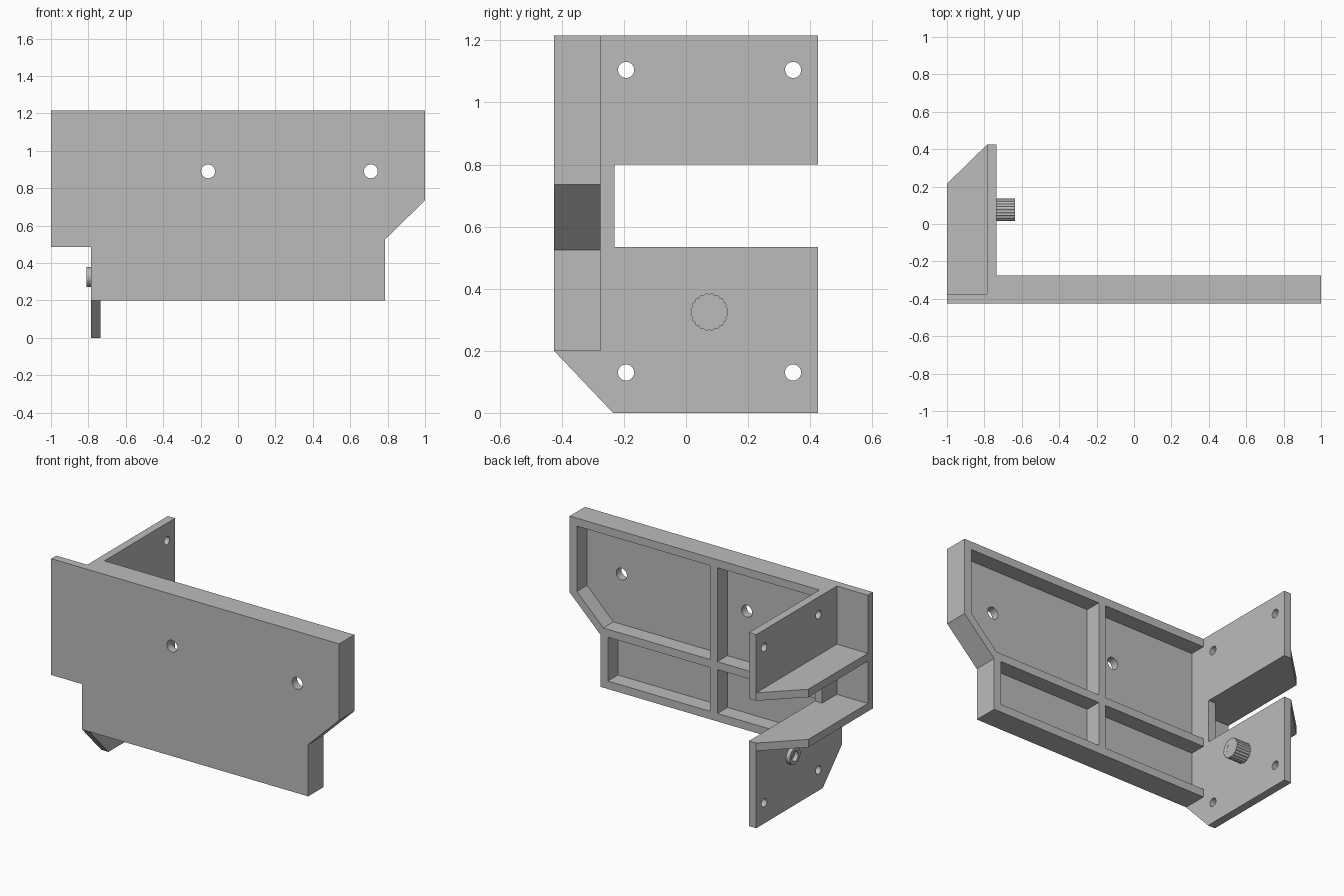
import bpy, bmesh, math
from mathutils import Matrix

cube = bpy.data.objects.get("Cube")
if cube:
    bpy.data.objects.remove(cube, do_unlink=True)

grey = bpy.data.materials.new("plain grey")
grey.use_nodes = True
colour = (0.5, 0.5, 0.5, 1)
grey.diffuse_color = colour
grey.node_tree.nodes["Principled BSDF"].inputs["Base Color"].default_value = colour

# Rows turn a profile (u, v, depth) into world space for each extrusion axis
AXES = {
    "x": Matrix(((0, 0, 1), (1, 0, 0), (0, 1, 0))),
    "y": Matrix(((1, 0, 0), (0, 0, -1), (0, 1, 0))),
    "z": Matrix.Identity(3),
}


def ring(u, v, radius, count=32, teeth=0, notch=0.0):
    """Circle of points, optionally with a knurled edge."""
    points = []
    for i in range(count):
        a = math.tau * i / count
        r = radius - notch * (1 - abs(math.sin(a * teeth / 2))) if teeth else radius
        points.append((u + r * math.cos(a), v + r * math.sin(a)))
    return points


def box(u0, u1, v0, v1):
    return [(u0, v0), (u1, v0), (u1, v1), (u0, v1)]


def prism(name, axis, low, high, outline, holes=(), smooth=False):
    """Extrude a profile with holes between two positions on an axis."""
    curve = bpy.data.curves.new(name, "CURVE")
    curve.dimensions = "2D"
    curve.fill_mode = "BOTH"
    curve.extrude = (high - low) / 2
    for loop in (outline, *holes):
        spline = curve.splines.new("POLY")
        spline.points.add(len(loop) - 1)
        for point, (u, v) in zip(spline.points, loop):
            point.co = (u, v, 0, 1)
        spline.use_cyclic_u = True
    helper = bpy.data.objects.new(name + " profile", curve)
    bpy.context.collection.objects.link(helper)
    graph = bpy.context.evaluated_depsgraph_get()
    mesh = bpy.data.meshes.new_from_object(helper.evaluated_get(graph))
    bpy.data.objects.remove(helper, do_unlink=True)
    bpy.data.curves.remove(curve)

    bm = bmesh.new()
    bm.from_mesh(mesh)
    bmesh.ops.remove_doubles(bm, verts=bm.verts, dist=1e-5)
    bmesh.ops.recalc_face_normals(bm, faces=bm.faces)
    middle = (low + high) / 2
    for vert in bm.verts:
        vert.co.z += middle if axis != "y" else -middle
    bm.transform(AXES[axis].to_4x4())
    for face in bm.faces:
        face.smooth = False
        face.material_index = 0
    bm.to_mesh(mesh)
    bm.free()
    mesh.materials.clear()
    mesh.materials.append(grey)
    mesh.name = name
    obj = bpy.data.objects.new(name, mesh)
    bpy.context.collection.objects.link(obj)
    if smooth:
        bpy.ops.object.select_all(action="DESELECT")
        obj.select_set(True)
        bpy.context.view_layer.objects.active = obj
        bpy.ops.object.shade_smooth_by_angle(angle=math.radians(30))
    return obj


TOP = 1.215
WALL = 0.05
FRONT, SKIN, BACK, REAR = -0.425, -0.375, -0.275, 0.425
OUTER, INNER = -0.785, -0.735        # faces of the side plate

# Front panel with two screw holes
right_edge = [(1, TOP), (1, 0.735), (0.785, 0.525), (0.785, 0.2), (OUTER, 0.2)]
prism("front_panel", "y", FRONT, SKIN,
      [(-1, TOP), *right_edge, (OUTER, 0.485), (-1, 0.485)],
      [ring(x, 0.89, 0.037) for x in (-0.16, 0.71)], smooth=True)

# Stiffening frame with four pockets behind the panel
rib = WALL / 2
lip = TOP - WALL
prism("rib_frame", "y", SKIN, BACK,
      [(OUTER, TOP), *right_edge],
      [box(INNER, -rib, 0.25, 0.525),
       box(rib, 0.735, 0.25, 0.525),
       box(INNER, -rib, 0.575, lip),
       [(rib, 0.575), (0.767, 0.575), (0.95, 0.755), (0.95, lip), (rib, lip)]])

# Slotted side plate with four screw holes
prism("side_plate", "x", OUTER, INNER,
      [(BACK, TOP), (REAR, TOP), (REAR, 0.8), (-0.23, 0.8), (-0.23, 0.535),
       (REAR, 0.535), (REAR, 0), (-0.235, 0), (FRONT, 0.2), (BACK, 0.2)],
      [ring(y, z, 0.026) for y in (-0.193, 0.345) for z in (0.13, 1.105)],
      smooth=True)

# Shelves above and below the slot
for name, z in (("lower_shelf", 0.485), ("upper_shelf", 0.8)):
    prism(name, "z", z, z + WALL,
          [(OUTER, SKIN), (-1, SKIN), (-1, 0.215), (OUTER, REAR)])

# Knurled knob, its screw and the collar on the far side
KY, KZ = 0.075, 0.325
prism("knob", "x", INNER, -0.637,
      ring(KY, KZ, 0.061, 120, 20, 0.005), [ring(KY, KZ, 0.031)])
prism("knob_screw", "x", INNER, -0.638, ring(KY, KZ, 0.031), smooth=True)
prism("collar", "x", -0.81, OUTER,
      ring(KY, KZ, 0.053), [ring(KY, KZ, 0.031)], smooth=True)
